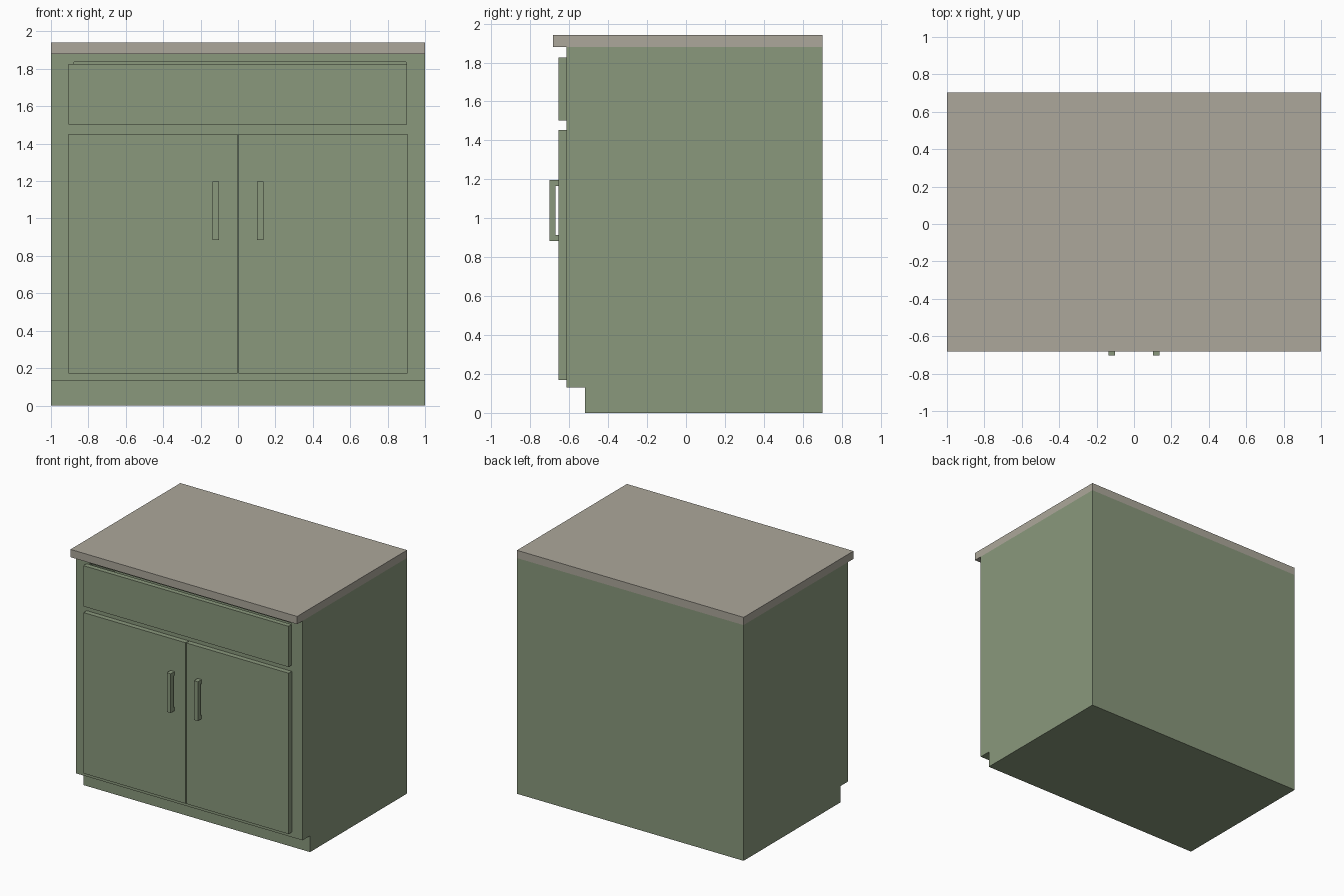
import bpy, bmesh

if "Cube" in bpy.data.objects:
    bpy.data.objects.remove(bpy.data.objects["Cube"])


def material(name, rgb):
    m = bpy.data.materials.new(name)
    m.diffuse_color = (*rgb, 1.0)
    m.use_nodes = True
    m.node_tree.nodes["Principled BSDF"].inputs["Base Color"].default_value = m.diffuse_color
    return m


GREEN = material("sage_green", (0.251, 0.314, 0.202))
STONE = material("warm_grey_stone", (0.413, 0.386, 0.325))


def extrude_profile(name, yz, x0, x1, mat):
    """Side profile (y, z) extruded along x."""
    bm = bmesh.new()
    face = bm.faces.new([bm.verts.new((x0, y, z)) for y, z in yz])
    geom = bmesh.ops.extrude_face_region(bm, geom=[face])["geom"]
    verts = [g for g in geom if isinstance(g, bmesh.types.BMVert)]
    bmesh.ops.translate(bm, verts=verts, vec=(x1 - x0, 0, 0))
    bmesh.ops.recalc_face_normals(bm, faces=bm.faces)
    mesh = bpy.data.meshes.new(name)
    bm.to_mesh(mesh)
    bm.free()
    mesh.materials.append(mat)
    obj = bpy.data.objects.new(name, mesh)
    bpy.context.collection.objects.link(obj)
    return obj


def box(name, x0, x1, y0, y1, z0, z1, mat):
    return extrude_profile(name, [(y0, z0), (y1, z0), (y1, z1), (y0, z1)], x0, x1, mat)


BACK, FRAME, DOOR, PULL = 0.702, -0.615, -0.655, -0.702

# Cabinet body with recessed toe kick
body = extrude_profile("cabinet_body", [
    (-0.52, 0), (BACK, 0), (BACK, 1.88), (FRAME, 1.88), (FRAME, 0.13), (-0.52, 0.13)],
    -1, 1, GREEN)

# Drawer opening, just showing above the drawer front
cutter = box("drawer_opening_cutter", -0.878, 0.897, -0.8, -0.3, 1.53, 1.837, GREEN)
cutter.hide_render = True
cutter.hide_viewport = True
cutter.display_type = 'WIRE'
cut = body.modifiers.new("drawer_opening", 'BOOLEAN')
cut.operation = 'DIFFERENCE'
cut.solver = 'EXACT'
cut.object = cutter

# Countertop with front overhang
box("countertop", -1, 1, -0.683, BACK, 1.88, 1.942, STONE)

# Drawer front
box("drawer_front", -0.907, 0.904, DOOR, FRAME, 1.502, 1.827, GREEN)

# Pair of doors, each with a bracket-shaped pull
pull = [(DOOR, 0.884), (PULL, 0.884), (PULL, 1.197), (DOOR, 1.197),
        (DOOR, 1.165), (-0.67, 1.165), (-0.67, 0.915), (DOOR, 0.915)]
for side, s in (("left", -1), ("right", 1)):
    xa, xb = sorted((s * 0.003, s * 0.905))
    box(side + "_door", xa, xb, DOOR, FRAME, 0.17, 1.453, GREEN)
    xa, xb = sorted((s * 0.102, s * 0.137))
    extrude_profile(side + "_handle", pull, xa, xb, GREEN)
